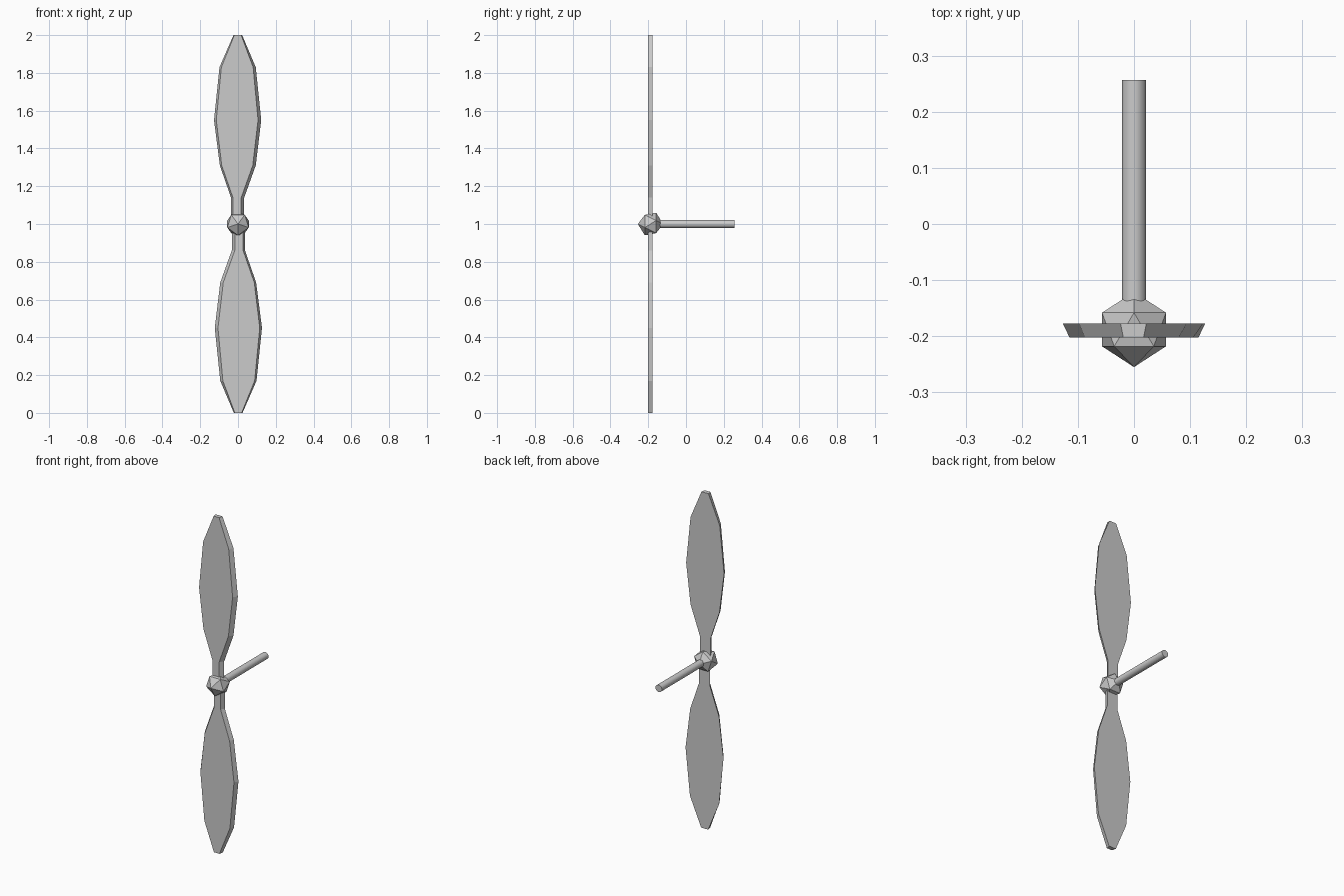
import bpy, bmesh, math
from mathutils import Matrix, Vector

cube = bpy.data.objects.get("Cube")
if cube:
    bpy.data.objects.remove(cube, do_unlink=True)

grey = bpy.data.materials.new("light grey")
grey.use_nodes = True
colour = (0.6, 0.6, 0.6, 1)
grey.diffuse_color = colour
grey.node_tree.nodes["Principled BSDF"].inputs["Base Color"].default_value = colour

AXIS_Z = 1.0


def finish(bm, name):
    bmesh.ops.recalc_face_normals(bm, faces=bm.faces)
    mesh = bpy.data.meshes.new(name)
    bm.to_mesh(mesh)
    bm.free()
    mesh.materials.append(grey)
    obj = bpy.data.objects.new(name, mesh)
    bpy.context.collection.objects.link(obj)
    return obj


# Blades: a wide back outline tapering to a narrower front outline.
# Stations: height above axis, back left, back right, front left, front right
STATIONS = [
    (0.0, -0.037, 0.033, -0.027, 0.017),
    (0.14, -0.037, 0.033, -0.027, 0.017),
    (0.31, -0.096, 0.094, -0.086, 0.078),
    (0.55, -0.127, 0.123, -0.115, 0.106),
    (0.83, -0.098, 0.094, -0.088, 0.080),
    (1.0, -0.024, 0.022, -0.019, 0.017),
]


def blade(name, turn):
    bm = bmesh.new()
    rings = []
    for left, right, y in ((1, 2, -0.177), (3, 4, -0.202)):
        points = [(s[left], s[0]) for s in STATIONS]
        points += [(s[right], s[0]) for s in reversed(STATIONS)]
        rings.append([bm.verts.new((x, y, z)) for x, z in points])
    back, front = rings
    bm.faces.new(back)
    bm.faces.new(front)
    for i in range(len(back)):
        j = (i + 1) % len(back)
        bm.faces.new((back[i], back[j], front[j], front[i]))
    move = Matrix.Translation((0, 0, AXIS_Z)) @ Matrix.Rotation(turn, 4, "Y")
    bm.transform(move)
    finish(bm, name)


blade("upper_blade", 0)
blade("lower_blade", math.pi)

# Hub: twenty-sided ball with a point facing forwards
bm = bmesh.new()
turn = Matrix(((0, 1, 0), (0, 0, 1), (1, 0, 0))).to_4x4()
bmesh.ops.create_icosphere(bm, subdivisions=1, radius=0.067,
                           matrix=Matrix.Translation((0, -0.188, AXIS_Z)) @ turn)
finish(bm, "hub")

# Shaft: rod running backwards out of the hub
start, end = -0.188, 0.257
bm = bmesh.new()
bmesh.ops.create_cone(
    bm, cap_ends=True, segments=32, radius1=0.021, radius2=0.021, depth=end - start,
    matrix=Matrix.Translation((0, (start + end) / 2, AXIS_Z)) @ Matrix.Rotation(math.pi / 2, 4, "X"))
finish(bm, "shaft")
